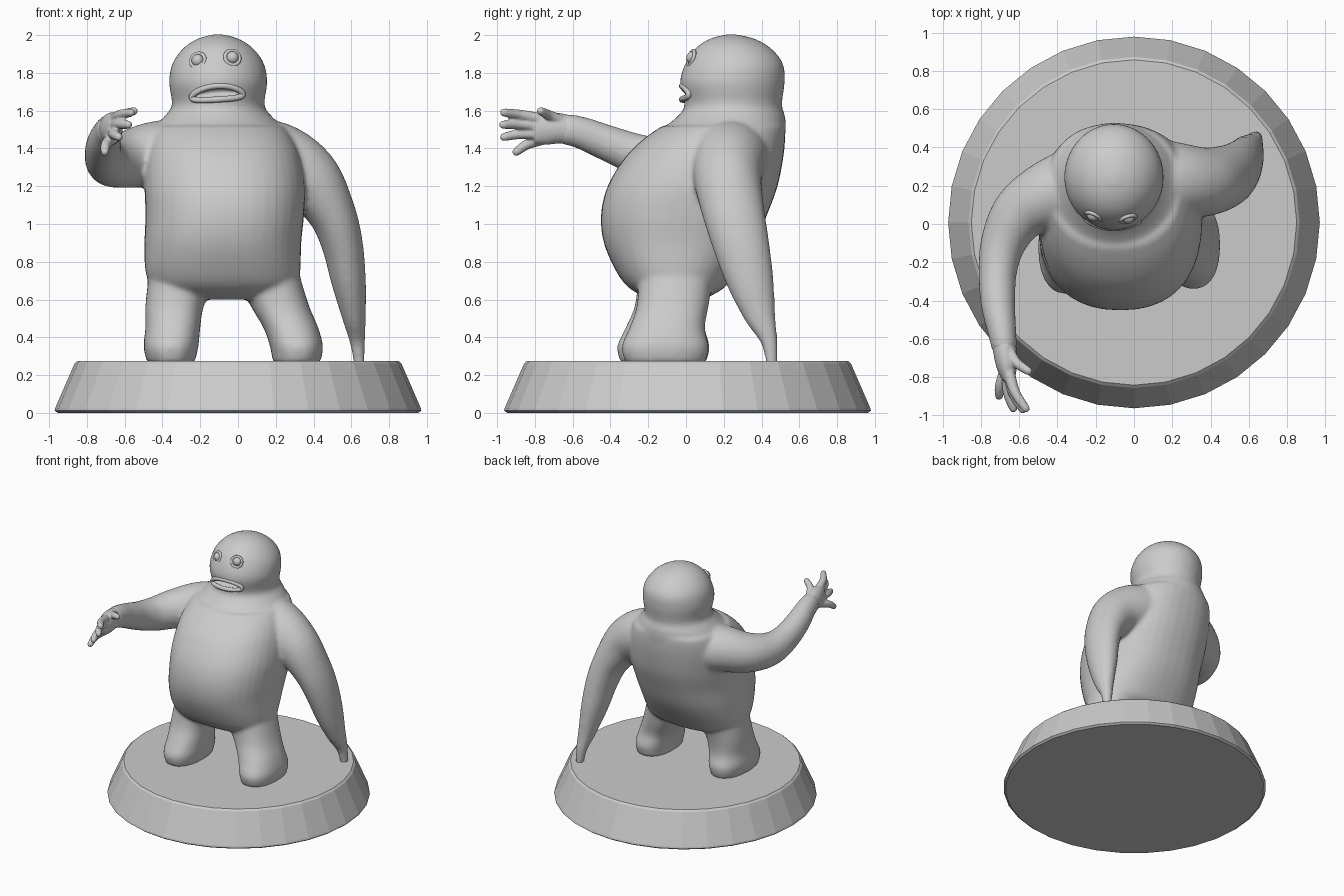
import bpy, bmesh, math
from mathutils import Vector

X, Y, Z = Vector((1, 0, 0)), Vector((0, 1, 0)), Vector((0, 0, 1))


def dense(rows, n=5):
    """Catmull-Rom interpolation of a short table of sections."""
    rows = [Vector(r) for r in rows]
    out = []
    for i in range(len(rows) - 1):
        p0, p1 = rows[max(i - 1, 0)], rows[i]
        p2, p3 = rows[i + 1], rows[min(i + 2, len(rows) - 1)]
        for k in range(n):
            t = k / n
            out.append(0.5 * (2 * p1 + (p2 - p0) * t + (2 * p0 - 5 * p1 + 4 * p2 - p3) * t * t
                              + (3 * p1 - p0 - 3 * p2 + p3) * t ** 3))
    return out + [rows[-1]]


def loft(bm, rows, ref=None, power=2.0, seg=40, closed=False, n=5):
    """Skin sections (x, y, z, a, b); flat when ref is None, else across the path."""
    rows = rows if closed else dense(rows, n)
    pts = [Vector(r[:3]) for r in rows]
    count, rings = len(pts), []
    for i, (p, r) in enumerate(zip(pts, rows)):
        u, v = X, Y
        if ref is not None:
            nxt = pts[(i + 1) % count] if closed else pts[min(i + 1, count - 1)]
            prv = pts[i - 1] if closed else pts[max(i - 1, 0)]
            t = (nxt - prv).normalized()
            u = (ref - t * ref.dot(t)).normalized()
            v = t.cross(u)
        ring = []
        for k in range(seg):
            a = 2 * math.pi * k / seg
            c, s = math.cos(a), math.sin(a)
            ca = math.copysign(abs(c) ** (2 / power), c)
            sa = math.copysign(abs(s) ** (2 / power), s)
            ring.append(bm.verts.new(p + u * ca * r[3] + v * sa * r[4]))
        rings.append(ring)
    faces = []
    for i in range(count if closed else count - 1):
        A, B = rings[i], rings[(i + 1) % count]
        for k in range(seg):
            j = (k + 1) % seg
            faces.append(bm.faces.new((A[k], A[j], B[j], B[k])))
    if not closed:
        faces += [bm.faces.new(rings[0]), bm.faces.new(rings[-1])]
    bmesh.ops.recalc_face_normals(bm, faces=faces)


def finish(bm, name, smooth=True):
    me = bpy.data.meshes.new(name)
    bm.to_mesh(me)
    bm.free()
    for p in me.polygons:
        p.use_smooth = smooth
    ob = bpy.data.objects.new(name, me)
    bpy.context.collection.objects.link(ob)
    return ob


def fuse(ob, voxel, iterations):
    m = ob.modifiers.new("fuse", 'REMESH')
    m.mode, m.voxel_size, m.use_smooth_shade = 'VOXEL', voxel, True
    s = ob.modifiers.new("soften", 'SMOOTH')
    s.factor, s.iterations = 0.5, iterations


# round faceted base
bm = bmesh.new()
profile = [(0.955, 0), (0.971, 0.012), (0.968, 0.025), (0.865, 0.262), (0.85, 0.275)]
loft(bm, [(0, 0.008, z, r, r) for r, z in profile], seg=32, n=1)
finish(bm, "base", smooth=False)

# torso and head
bm = bmesh.new()
loft(bm, [(-0.06, -0.05, 0.60, 0.28, 0.14), (-0.07, -0.05, 0.66, 0.38, 0.25),
          (-0.08, -0.05, 0.75, 0.41, 0.32), (-0.08, -0.035, 0.90, 0.415, 0.40),
          (-0.07, -0.01, 1.05, 0.42, 0.44), (-0.07, 0.035, 1.20, 0.425, 0.45),
          (-0.08, 0.095, 1.35, 0.41, 0.42), (-0.09, 0.15, 1.45, 0.38, 0.375),
          (-0.10, 0.20, 1.52, 0.34, 0.325)], power=2.3)
loft(bm, [(-0.10, 0.20, 1.50, 0.35, 0.33), (-0.105, 0.24, 1.57, 0.285, 0.285),
          (-0.105, 0.25, 1.63, 0.245, 0.258), (-0.105, 0.245, 1.75, 0.26, 0.277),
          (-0.105, 0.255, 1.85, 0.242, 0.258), (-0.105, 0.25, 1.93, 0.185, 0.20),
          (-0.105, 0.245, 1.98, 0.11, 0.12), (-0.105, 0.24, 2.003, 0.03, 0.03)])

# legs with stubby feet
loft(bm, [(0.15, -0.05, 0.75, 0.17, 0.20), (0.22, -0.07, 0.57, 0.155, 0.19),
          (0.28, -0.10, 0.45, 0.145, 0.20), (0.31, -0.11, 0.35, 0.14, 0.23),
          (0.31, -0.11, 0.265, 0.125, 0.21)], power=2.3)
loft(bm, [(-0.29, -0.05, 0.75, 0.18, 0.20), (-0.335, -0.08, 0.57, 0.155, 0.19),
          (-0.345, -0.11, 0.45, 0.145, 0.21), (-0.355, -0.12, 0.35, 0.145, 0.245),
          (-0.355, -0.12, 0.265, 0.125, 0.225)], power=2.3)

# hanging arm tapering to a point
loft(bm, [(0.0, 0.26, 1.37, 0.21, 0.19), (0.2, 0.23, 1.34, 0.20, 0.20),
          (0.37, 0.22, 1.24, 0.18, 0.175), (0.49, 0.25, 1.07, 0.165, 0.13),
          (0.55, 0.29, 0.9, 0.15, 0.11), (0.585, 0.34, 0.7, 0.125, 0.092),
          (0.612, 0.39, 0.52, 0.085, 0.065), (0.632, 0.44, 0.38, 0.045, 0.042),
          (0.643, 0.455, 0.24, 0.028, 0.026)], ref=Y)

# reaching arm
loft(bm, [(-0.2, 0.25, 1.37, 0.19, 0.20), (-0.43, 0.16, 1.37, 0.175, 0.18),
          (-0.59, 0.06, 1.34, 0.15, 0.15), (-0.68, -0.09, 1.33, 0.13, 0.12),
          (-0.712, -0.25, 1.365, 0.11, 0.10), (-0.71, -0.42, 1.43, 0.095, 0.09),
          (-0.69, -0.56, 1.485, 0.085, 0.075), (-0.675, -0.66, 1.505, 0.08, 0.065)], ref=Z)
body = finish(bm, "body")
fuse(body, 0.013, 10)

# hand with four fingers and a thumb
bm = bmesh.new()
loft(bm, [(-0.692, -0.55, 1.48, 0.07, 0.063), (-0.675, -0.66, 1.505, 0.08, 0.062),
          (-0.665, -0.74, 1.505, 0.085, 0.055), (-0.655, -0.81, 1.50, 0.075, 0.035)],
     ref=Z, seg=24)
fingers = [((-0.655, -0.77, 1.555), (-0.565, -0.965, 1.59)),
           ((-0.655, -0.78, 1.52), (-0.58, -0.97, 1.525)),
           ((-0.66, -0.78, 1.48), (-0.63, -0.965, 1.46)),
           ((-0.67, -0.76, 1.45), (-0.705, -0.90, 1.38)),
           ((-0.66, -0.65, 1.54), (-0.55, -0.77, 1.598))]
for a, b in fingers:
    a, b = Vector(a), Vector(b)
    mid = a.lerp(b, 0.5) + Vector((-0.012, -0.012, 0.006))
    tip = b + (b - mid).normalized() * 0.018
    loft(bm, [(*a, 0.032, 0.032), (*mid, 0.027, 0.027), (*b, 0.021, 0.021),
              (*tip, 0.008, 0.008)], ref=Z, seg=14)
fuse(finish(bm, "hand"), 0.007, 3)


def face_y(x):
    return 0.25 - 0.275 * math.sqrt(1 - ((x + 0.105) / 0.262) ** 2)


# mouth: lips and a cut cavity
bm = bmesh.new()
lip = []
for k in range(40):
    a = 2 * math.pi * k / 40
    x = -0.11 + 0.135 * math.cos(a)
    z = 1.695 + 0.036 * math.sin(a) - 0.9 * (x + 0.11) ** 2 + 0.06 * (x + 0.11)
    lip.append((x, face_y(x) + 0.004, z, 0.016, 0.016))
loft(bm, lip, ref=Vector((0, 1, 0)), seg=12, closed=True)
finish(bm, "lips")

bm = bmesh.new()
bmesh.ops.create_uvsphere(bm, u_segments=32, v_segments=16, radius=1)
for v in bm.verts:
    x = -0.11 + v.co.x * 0.128
    v.co = Vector((x, face_y(x) + v.co.y * 0.06,
                   1.695 + v.co.z * 0.03 - 0.9 * (x + 0.11) ** 2 + 0.06 * (x + 0.11)))
cutter = finish(bm, "mouth_cutter")
cutter.hide_render = True
cutter.hide_set(True)
cut = body.modifiers.new("mouth", 'BOOLEAN')
cut.operation, cut.object, cut.solver = 'DIFFERENCE', cutter, 'EXACT'

# eyes with lid rings
for side, x, y, z, yaw in (("right", -0.212, 0.048, 1.865, -0.45), ("left", -0.03, 0.036, 1.88, 0.3)):
    bpy.ops.mesh.primitive_uv_sphere_add(segments=24, ring_count=12, radius=0.034, location=(x, y, z))
    bpy.context.object.name = side + "_eye"
    bpy.ops.object.shade_smooth()
    bpy.ops.mesh.primitive_torus_add(major_radius=0.04, minor_radius=0.01, major_segments=28,
                                     minor_segments=10, location=(x, y - 0.008, z),
                                     rotation=(math.radians(72), 0, yaw))
    bpy.context.object.name = side + "_eyelid"
    bpy.ops.object.shade_smooth()
